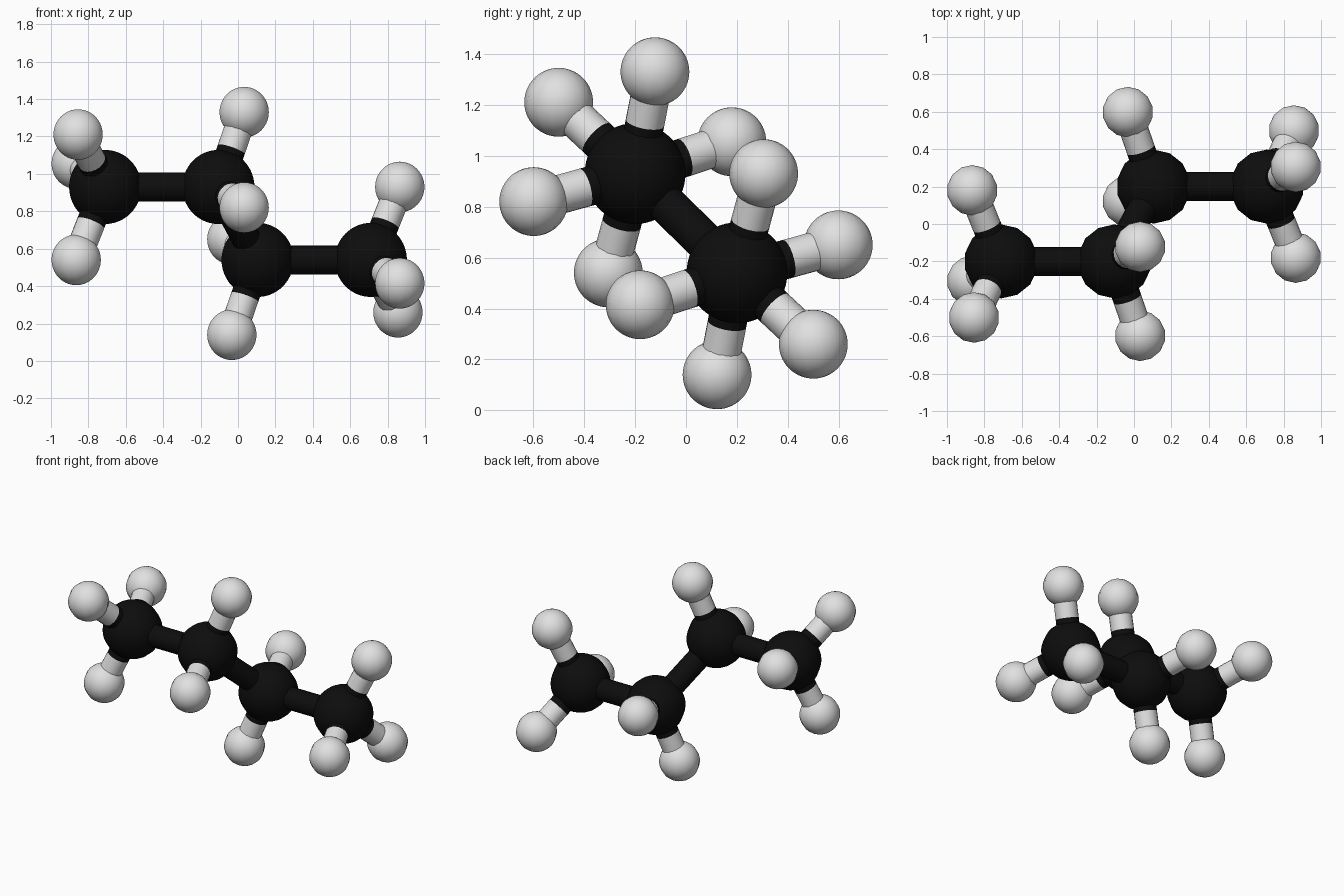
import bpy, bmesh, math
from mathutils import Vector

if "Cube" in bpy.data.objects:
    bpy.data.objects.remove(bpy.data.objects["Cube"])

CENTRE_Z = 0.735
R_DARK, R_LIGHT, R_ROD = 0.198, 0.135, 0.077


def material(name, value):
    m = bpy.data.materials.new(name)
    m.diffuse_color = (value, value, value, 1)
    m.use_nodes = True
    m.node_tree.nodes["Principled BSDF"].inputs["Base Color"].default_value = m.diffuse_color
    return m


black = material("matte black", 0.004)
white = material("pale grey", 0.75)


def finish(name, bm, mat, loc):
    mesh = bpy.data.meshes.new(name)
    bm.to_mesh(mesh)
    bm.free()
    mesh.materials.append(mat)
    for p in mesh.polygons:
        p.use_smooth = len(p.vertices) < 5
    ob = bpy.data.objects.new(name, mesh)
    ob.location = loc
    bpy.context.collection.objects.link(ob)
    return ob


def ball(name, loc, radius, mat):
    bm = bmesh.new()
    bmesh.ops.create_uvsphere(bm, u_segments=14, v_segments=28, radius=radius)
    return finish(name, bm, mat, loc)


def rod(name, a, b, mat):
    bm = bmesh.new()
    bmesh.ops.create_cone(bm, cap_ends=False, segments=20, radius1=R_ROD,
                          radius2=R_ROD, depth=(b - a).length)
    ob = finish(name, bm, mat, (a + b) / 2)
    ob.rotation_mode = 'QUATERNION'
    ob.rotation_quaternion = (b - a).to_track_quat('Z', 'Y')
    return ob


# Half of the chain: each dark ball with the light balls attached to it
half = [
    (Vector((-0.71, -0.20, 0.93)), [Vector((-0.855, -0.50, 1.21)),
                                    Vector((-0.865, -0.305, 0.54)),
                                    Vector((-0.865, 0.18, 1.055))]),
    (Vector((-0.105, -0.20, 0.93)), [Vector((0.033, -0.122, 1.33)),
                                     Vector((0.033, -0.598, 0.82))]),
]


def opposite(p):
    return Vector((-p.x, -p.y, 2 * CENTRE_Z - p.z))


# The other half is the point reflection of the first
groups = half + [(opposite(c), [opposite(h) for h in hs]) for c, hs in reversed(half)]

# Dark balls, light balls and two-tone rods that change colour halfway
for c, hs in groups:
    ball("dark_ball", c, R_DARK, black)
    for h in hs:
        mid = (c + h) / 2
        ball("light_ball", h, R_LIGHT, white)
        rod("dark_half_rod", c, mid, black)
        rod("light_half_rod", mid, h, white)

# Chain rods between neighbouring dark balls
for (a, _), (b, _) in zip(groups, groups[1:]):
    rod("chain_rod", a, b, black)
